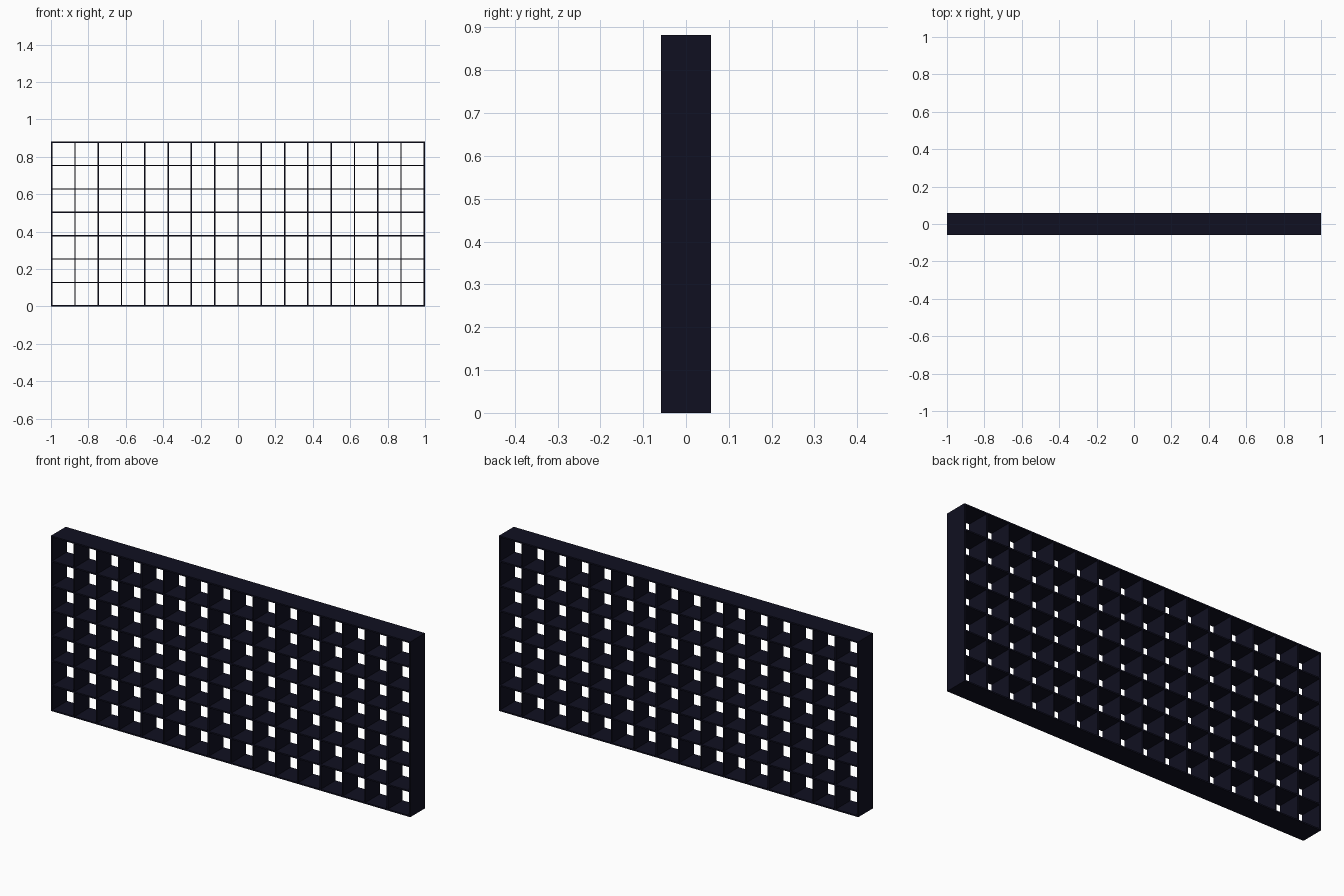
import bpy

if "Cube" in bpy.data.objects:
    bpy.data.objects.remove(bpy.data.objects["Cube"])

COLS, ROWS = 16, 7
WIDTH, HEIGHT, DEPTH = 2.0, 0.882, 0.117
T = 0.007  # sheet thickness

mat = bpy.data.materials.new("dark_navy")
mat.diffuse_color = (0.005, 0.005, 0.015, 1)
mat.use_nodes = True
mat.node_tree.nodes["Principled BSDF"].inputs["Base Color"].default_value = mat.diffuse_color


def slat(name, size, loc):
    bpy.ops.mesh.primitive_cube_add(size=1, location=loc)
    ob = bpy.context.object
    ob.name = name
    ob.scale = size
    bpy.ops.object.transform_apply(location=False, rotation=False, scale=True)
    ob.data.materials.append(mat)
    return ob


# Horizontal shelves, running the full width
pitch_z = (HEIGHT - T) / ROWS
for r in range(ROWS + 1):
    slat(f"horizontal_slat_{r}", (WIDTH, DEPTH, T), (0, 0, T / 2 + r * pitch_z))

# Upright dividers, fitted between the top and bottom shelves
pitch_x = (WIDTH - T) / COLS
for c in range(COLS + 1):
    x = -WIDTH / 2 + T / 2 + c * pitch_x
    slat(f"vertical_slat_{c}", (T, DEPTH, HEIGHT), (x, 0, HEIGHT / 2))
